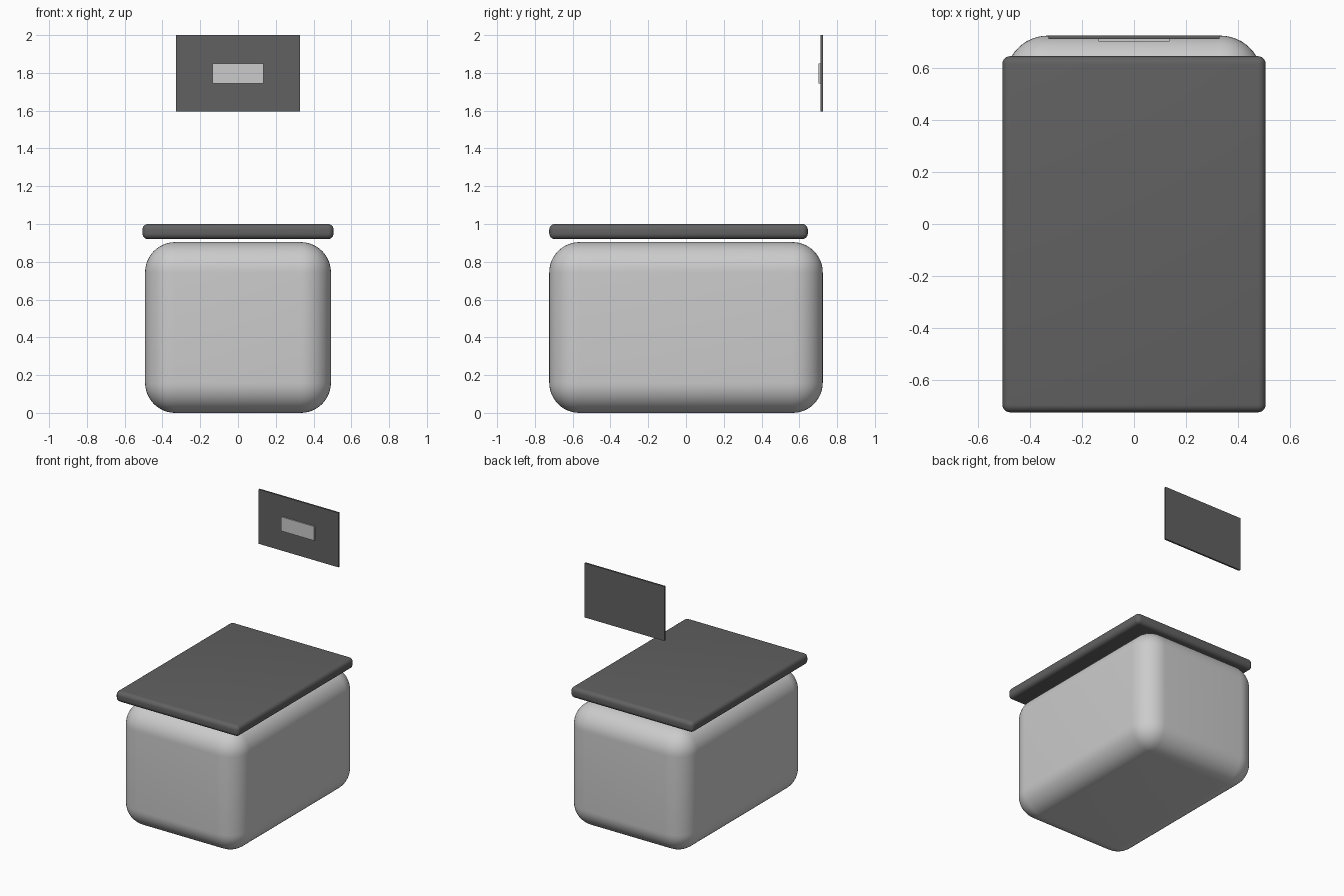
import bpy

if "Cube" in bpy.data.objects:
    bpy.data.objects.remove(bpy.data.objects["Cube"])

dark = bpy.data.materials.new("dark_grey")
dark.diffuse_color = (0.12, 0.12, 0.12, 1)
dark.use_nodes = True
dark.node_tree.nodes["Principled BSDF"].inputs["Base Color"].default_value = dark.diffuse_color


def box(name, lo, hi, radius=0.0, segments=1, material=None):
    """Axis-aligned box between two corners, with optional rounded edges."""
    bpy.ops.mesh.primitive_cube_add(size=1, location=[(a + b) / 2 for a, b in zip(lo, hi)])
    ob = bpy.context.object
    ob.name = name
    ob.scale = [b - a for a, b in zip(lo, hi)]
    bpy.ops.object.transform_apply(location=False, rotation=False, scale=True)
    if radius:
        bevel = ob.modifiers.new("rounded_edges", 'BEVEL')
        bevel.width = radius
        bevel.segments = segments
        bevel.limit_method = 'NONE'
        bpy.ops.object.modifier_apply(modifier=bevel.name)
        bpy.ops.object.shade_smooth_by_angle()
    if material:
        ob.data.materials.append(material)
    return ob


# Rounded base block
box("base", (-0.492, -0.724, 0.0), (0.492, 0.724, 0.904), 0.16, 12)

# Thin lid floating just above the base
box("lid", (-0.506, -0.724, 0.92), (0.506, 0.645, 1.0), 0.03, 6, dark)

# Upright rear panel with a small light plate on its front
box("rear_panel", (-0.328, 0.711, 1.595), (0.328, 0.724, 2.0), material=dark)
box("panel_plate", (-0.136, 0.702, 1.745), (0.136, 0.712, 1.85))
